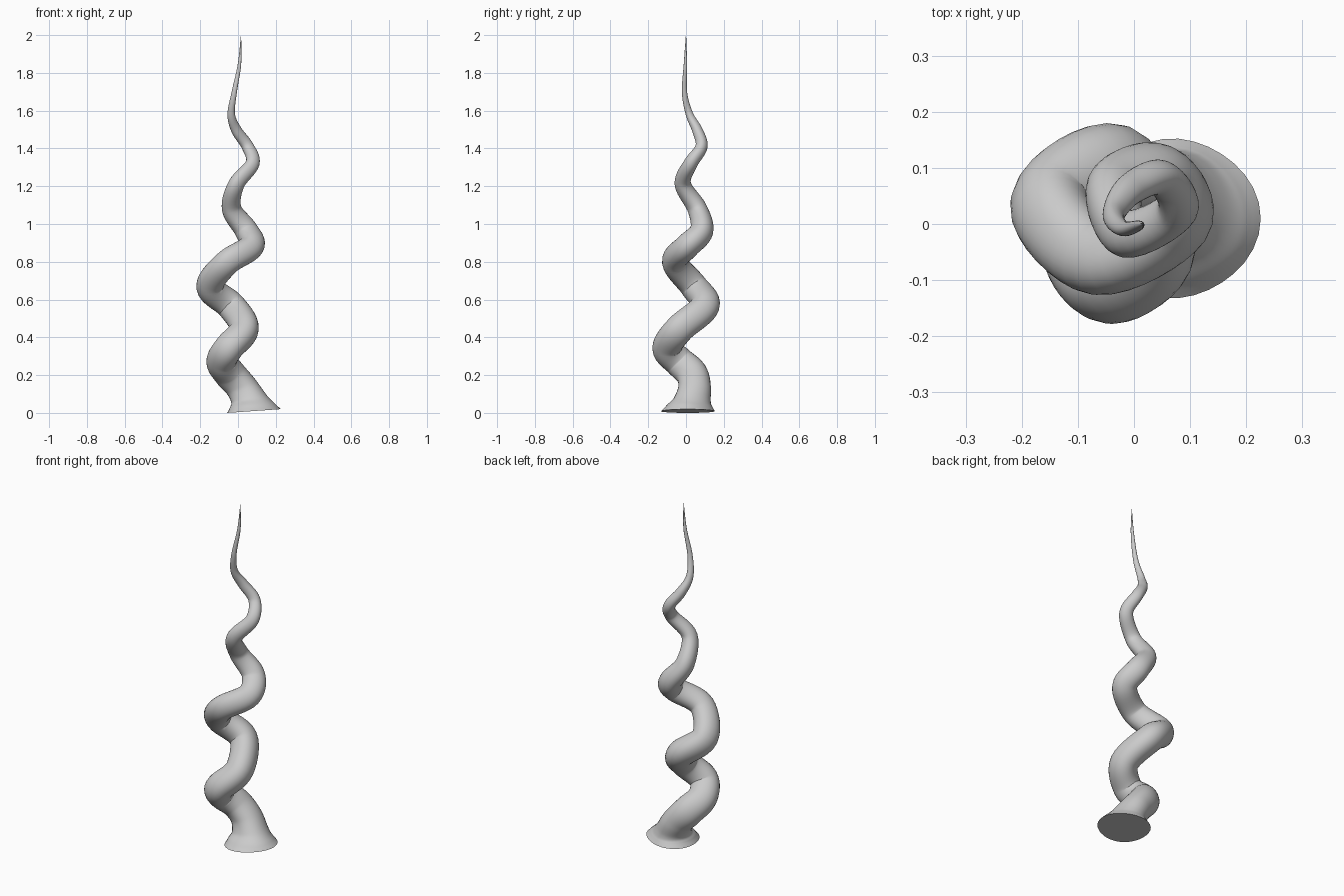
import bpy, bmesh, math
from mathutils import Vector

if "Cube" in bpy.data.objects:
    bpy.data.objects.remove(bpy.data.objects["Cube"])

# Corkscrew centre line: x, y, z, radius
PATH = [
    (.08, .01, .014, .142), (.076, .014, .04, .122), (.062, .03, .075, .098),
    (.022, .045, .14, .086), (-.04, .03, .21, .084), (-.085, -.035, .275, .08),
    (-.045, -.1, .35, .078), (.035, -.035, .45, .077), (-.035, .1, .57, .076),
    (-.148, .038, .675, .073), (-.06, -.06, .8, .068), (.07, .005, .885, .066),
    (.042, .083, .97, .062), (-.035, .06, 1.085, .052), (-.01, -.017, 1.215, .043),
    (.076, .025, 1.325, .037), (.05, .082, 1.415, .032), (-.008, .06, 1.5, .028),
    (-.036, .018, 1.585, .02), (-.02, -.008, 1.7, .014), (.008, -.003, 1.85, .009),
    (.016, 0, 2, .001)]
SEG, STEPS = 32, 8


def spline(pts, steps):
    """Smooth curve through 4D control points."""
    p = [Vector(q) for q in pts]
    p = [p[0] * 2 - p[1]] + p + [p[-1] * 2 - p[-2]]
    out = []
    for i in range(1, len(p) - 2):
        a, b, c, d = p[i - 1:i + 3]
        for s in range(steps):
            t = s / steps
            out.append(.5 * (2 * b + (c - a) * t + (2 * a - 5 * b + 4 * c - d) * t ** 2
                             + (3 * b - a - 3 * c + d) * t ** 3))
    return out + [p[-2]]


# Sweep rings along the path
curve = spline(PATH, STEPS)
bm = bmesh.new()
rings = []
u = Vector((1, 0, 0))
for i, p in enumerate(curve):
    t = (curve[min(i + 1, len(curve) - 1)] - curve[max(i - 1, 0)]).to_3d().normalized()
    # rings become nearly level toward the flared foot
    k = min(1, max(0, (p.z - .03) / .2))
    t = Vector((-.07, 0, 1)).lerp(t, k).normalized()
    u = (u - t * u.dot(t)).normalized()
    v = t.cross(u)
    ring = []
    for j in range(SEG):
        a = j * math.tau / SEG
        # gentle uneven lobes that twist with the horn
        r = p.w * (1 + .03 * math.cos(3 * a + i * .12))
        ring.append(bm.verts.new(p.to_3d() + (u * math.cos(a) + v * math.sin(a)) * r))
    rings.append(ring)
for a, b in zip(rings, rings[1:]):
    for j in range(SEG):
        n = (j + 1) % SEG
        bm.faces.new((a[j], a[n], b[n], b[j]))

# Close foot and tip
bm.faces.new(rings[0][::-1])
bm.faces.new(rings[-1])
low = min(w.co.z for w in bm.verts)
bmesh.ops.translate(bm, verts=bm.verts, vec=(0, 0, -low))

mesh = bpy.data.meshes.new("twisted_horn")
bm.to_mesh(mesh)
bm.free()
horn = bpy.data.objects.new("twisted_horn", mesh)
bpy.context.collection.objects.link(horn)
bpy.context.view_layer.objects.active = horn
horn.select_set(True)
bpy.ops.object.shade_smooth_by_angle(angle=math.radians(50))
